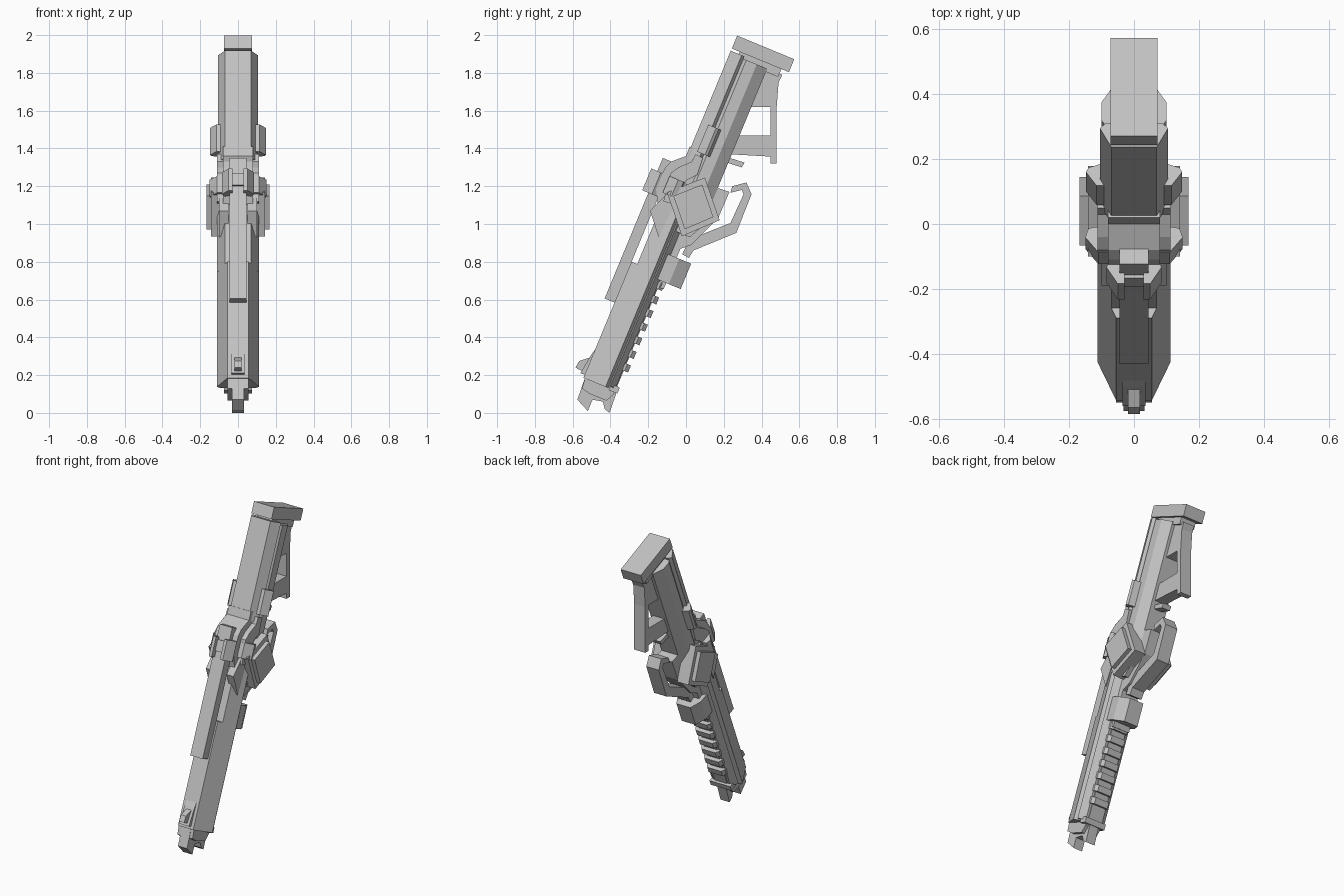
import bpy, bmesh, math

cube = bpy.data.objects.get("Cube")
if cube:
    bpy.data.objects.remove(cube, do_unlink=True)

grey = bpy.data.materials.new("plain_grey")
grey.use_nodes = True
tone = (.54, .54, .54, 1)
grey.diffuse_color = tone
grey.node_tree.nodes["Principled BSDF"].inputs["Base Color"].default_value = tone

# The body leans: u runs along it upwards, v runs across it towards the back
LEAN = math.radians(22.5)
S, C = math.sin(LEAN), math.cos(LEAN)


def lean(x, u, v):
    return (x, S * u + C * v, C * u - S * v)


def prism(bm, ring_a, ring_b):
    a = [bm.verts.new(p) for p in ring_a]
    b = [bm.verts.new(p) for p in ring_b]
    bm.faces.new(a)
    bm.faces.new(b[::-1])
    for i in range(len(a)):
        j = (i + 1) % len(a)
        bm.faces.new((a[i], b[i], b[j], a[j]))


def finish(name, bm):
    bmesh.ops.recalc_face_normals(bm, faces=bm.faces)
    mesh = bpy.data.meshes.new(name)
    bm.to_mesh(mesh)
    bm.free()
    mesh.materials.append(grey)
    bpy.context.collection.objects.link(bpy.data.objects.new(name, mesh))


def slab(name, outline, outer, inner=None):
    """Side outline (y, z) given thickness; a pair of plates if inner is set."""
    bm = bmesh.new()
    spans = [(-outer, outer)] if inner is None else [(inner, outer), (-outer, -inner)]
    for lo, hi in spans:
        prism(bm, [(lo, y, z) for y, z in outline], [(hi, y, z) for y, z in outline])
    finish(name, bm)


def rail(name, section, low, high, pair=False):
    """Cross-section (x, v) swept along the body, mirrored whole or as a pair."""
    bm = bmesh.new()
    flipped = [(-x, v) for x, v in reversed(section)]
    for ring in ([section, flipped] if pair else [section + flipped]):
        prism(bm, [lean(x, low, v) for x, v in ring], [lean(x, high, v) for x, v in ring])
    finish(name, bm)


def bar(name, half, front, back, low, high):
    rail(name, [(half, front), (half, back)], low, high)


# Stock
bar("butt_plate", .073, -.514, -.187, 1.875, 1.949)
bar("butt_neck", .055, -.47, -.23, 1.83, 1.88)
rail("stock_cover", [(.07, -.515), (.105, -.452), (.088, -.436)], 1.25, 1.862)
rail("stock_lower", [(.088, -.437), (.1, -.42), (.1, -.36), (.06, -.3)], 1.1, 1.848)
slab("stock_frame", [(.36, 1.83), (.51, 1.79), (.49, 1.75), (.48, 1.62), (.48, 1.32),
                     (.447, 1.32), (.447, 1.357), (.22, 1.37), (.25, 1.468),
                     (.447, 1.468), (.447, 1.62), (.31, 1.62)], .04)
slab("stock_stub", [(.2, 1.36), (.23, 1.35), (.31, 1.325), (.295, 1.3), (.2, 1.33)], .03)
rail("stock_pods", [(.08, -.475), (.115, -.475), (.148, -.43), (.14, -.415), (.08, -.395)],
     1.3, 1.455, pair=True)

# Fore body
rail("fore_cover", [(.055, -.573), (.112, -.446), (.092, -.43)], -.036, .629)
rail("fore_cover_upper", [(.07, -.54), (.112, -.446), (.092, -.43)], .62, 1.12)
rail("fore_lower", [(.092, -.432), (.1, -.425), (.06, -.395)], -.025, 1.12)
bar("underside_rail", .045, -.42, -.39, -.02, .62)
for i in range(7):
    u = .08 + i * .078
    rail(f"rail_tooth_{i + 1}", [(.065, -.42), (.065, -.385), (.05, -.365)], u, u + .04)
bar("rail_end_stop", .075, -.425, -.375, -.045, -.01)

# Long top bar, with its two mounts
bar("top_bar", .045, -.63, -.572, .395, 1.2)
bar("top_bar_mount", .04, -.575, -.5, 1.0, 1.2)
rail("sight_lugs", [(.03, -.665), (.05, -.665), (.085, -.61), (.07, -.58), (.03, -.6)],
     1.0, 1.125, pair=True)
bar("sight_bridge", .05, -.64, -.54, 1.04, 1.11)

# Muzzle and front sight
slab("muzzle", [(-.53, .2), (-.575, .07), (-.52, .01), (-.495, .07), (-.44, .06),
                (-.43, .02), (-.405, 0), (-.37, .1), (-.39, .2)], .033)
slab("muzzle_collar", [(-.53, .2), (-.55, .13), (-.51, .1), (-.42, .065), (-.38, .1),
                       (-.39, .2)], .055)
slab("sight_base", [(-.47, .35), (-.5, .31), (-.56, .21), (-.53, .2), (-.45, .3)], .035)
slab("sight_post", [(-.49, .3), (-.565, .275), (-.585, .24), (-.53, .21), (-.47, .27)], .018)

# Receiver
slab("receiver_shroud", [(-.11, 1.3), (-.08, 1.33), (0, 1.36), (.02, 1.41), (.1, 1.375),
                         (.06, 1.28), (0, 1.1), (-.15, 1.1), (-.16, 1.2)], .08)
slab("receiver_sides", [(-.08, 1.27), (-.04, 1.3), (.03, 1.33), (.05, 1.37), (.09, 1.35),
                        (.06, 1.26), (0, 1.23), (-.05, 1.1), (-.12, 1.12)], .112)
slab("receiver_belly", [(.02, 1.3), (.17, 1.24), (.14, 1.2), (.23, 1.17), (.17, 1.03),
                        (.03, .89), (-.08, .85), (-.12, 1.0)], .06)
slab("receiver_core", [(0, 1.3), (.1, 1.24), (.16, 1.05), (.02, .93), (-.1, .98)], .09)
slab("side_fins", [(-.19, 1.07), (-.11, 1.15), (-.05, 1.12), (-.145, .93)], .1, .05)
rail("side_ears", [(.08, -.56), (.11, -.56), (.15, -.51), (.14, -.48), (.08, -.47)],
     1.03, 1.125, pair=True)

# Side hubs
hub = [(-.1, 1.167), (.1, 1.246), (.178, 1.02), (-.022, .935)]
slab("hub_base", hub, .142, .06)
slab("hub_cap", [(.04 + (y - .04) * .76, 1.09 + (z - 1.09) * .76) for y, z in hub], .168, .13)

# Hand guard and lower clamp
slab("hand_guard", [(.235, 1.165), (.245, 1.2), (.32, 1.22), (.347, 1.157), (.266, .953),
                    (.04, .86), (.015, .82), (-.02, .84), (.02, .92), (.235, 1.005),
                    (.305, 1.157), (.295, 1.18)], .045)
bar("lower_mount", .06, -.43, -.36, .56, .9)
rail("lower_clamp", [(.085, -.41), (.085, -.345), (.05, -.277)], .595, .74)
